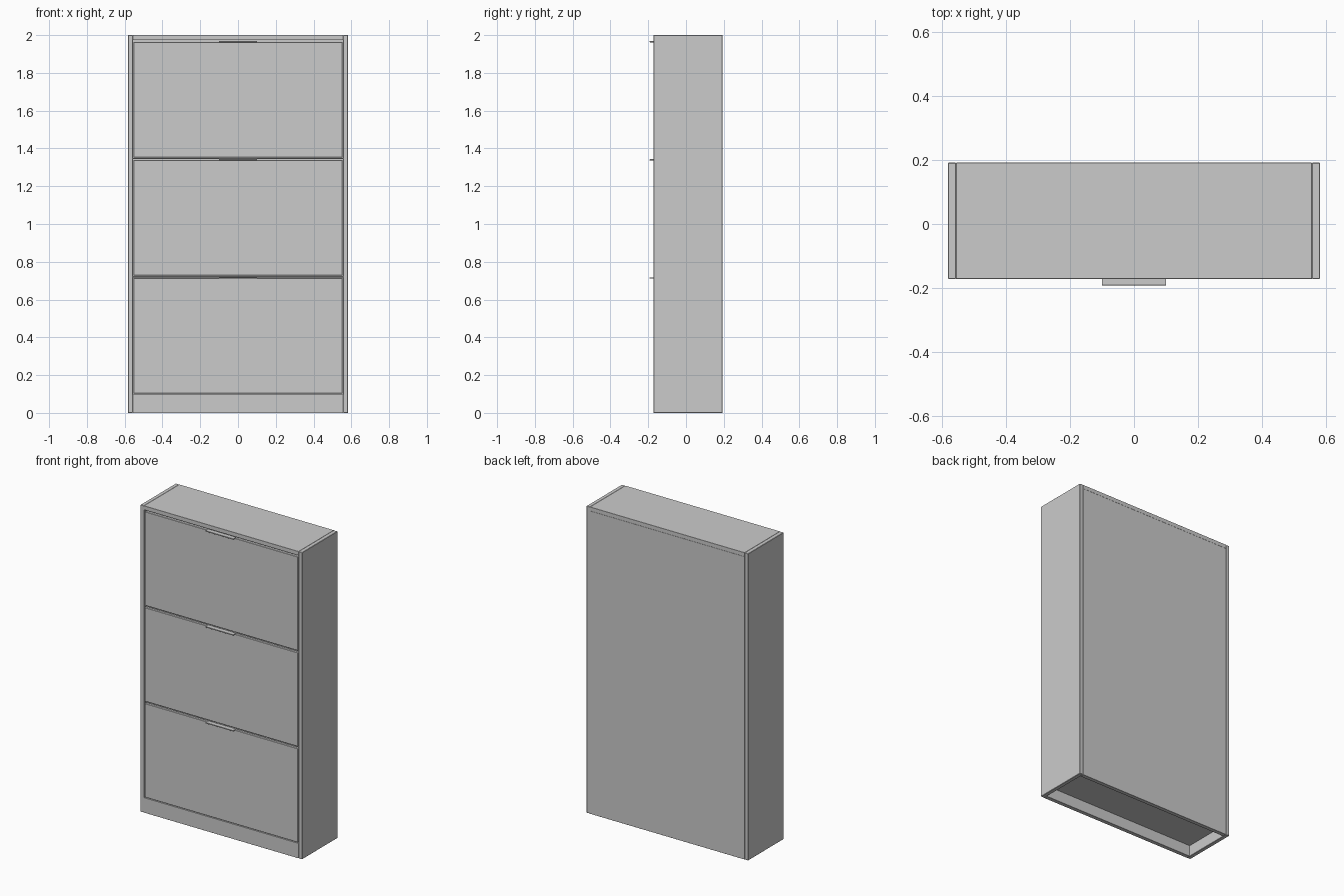
import bpy

cube = bpy.data.objects.get("Cube")
if cube:
    bpy.data.objects.remove(cube, do_unlink=True)


def material(name, color):
    mat = bpy.data.materials.new(name)
    mat.use_nodes = True
    mat.diffuse_color = color
    mat.node_tree.nodes["Principled BSDF"].inputs["Base Color"].default_value = color
    return mat


GREY = material("light grey paint", (0.6, 0.6, 0.6, 1))


def box(name, x, y, z, bevel=0.002):
    """Box from (min, max) ranges with slightly eased edges."""
    lo, hi = zip(x, y, z)
    bpy.ops.mesh.primitive_cube_add(size=1, location=[(a + b) / 2 for a, b in zip(lo, hi)])
    ob = bpy.context.object
    ob.name = name
    ob.scale = [b - a for a, b in zip(lo, hi)]
    bpy.ops.object.transform_apply(location=False, rotation=False, scale=True)
    ob.data.materials.append(GREY)
    mod = ob.modifiers.new("eased edges", "BEVEL")
    mod.width = bevel
    mod.segments = 1
    return ob


# overall cabinet sizes
W, FRONT, BACK, TOP = 0.583, -0.172, 0.192, 2.0
T = 0.026            # board thickness
PLINTH = 0.098
IN = W - T           # inner half width

# carcass
for side, s in (("left", 1), ("right", -1)):
    box(side + "_side_panel", sorted((s * IN, s * W)), (FRONT, BACK), (0, TOP))
box("top_panel", (-IN, IN), (FRONT, BACK), (TOP - T, TOP), 0.0005)
box("back_panel", (-IN, IN), (BACK - T, BACK), (0, TOP - T), 0.0005)
box("plinth", (-IN, IN), (FRONT, FRONT + T), (0, PLINTH), 0.0005)
box("bottom_panel", (-IN, IN), (FRONT + T, BACK - T), (PLINTH - T, PLINTH), 0.0005)

# three tilting fronts, each with a thin pull tab on its top edge
PITCH, HEIGHT, GAP = 0.625, 0.612, 0.004
for i, level in enumerate(("lower", "middle", "upper")):
    z0 = PLINTH + GAP + i * PITCH
    z1 = z0 + HEIGHT
    box(level + "_drawer_front", (GAP - IN, IN - GAP), (FRONT, FRONT + T), (z0, z1))
    box(level + "_pull_tab", (-0.1, 0.1), (-0.192, FRONT + 0.01), (z1 - 0.002, z1 + 0.004), 0.0005)
    # divider rail behind the gap above the front
    if i < 2:
        box(level + "_divider_rail", (-IN, IN), (FRONT + 0.008, BACK - T),
            (z1 + 0.004, z1 + 0.010), 0.0005)
